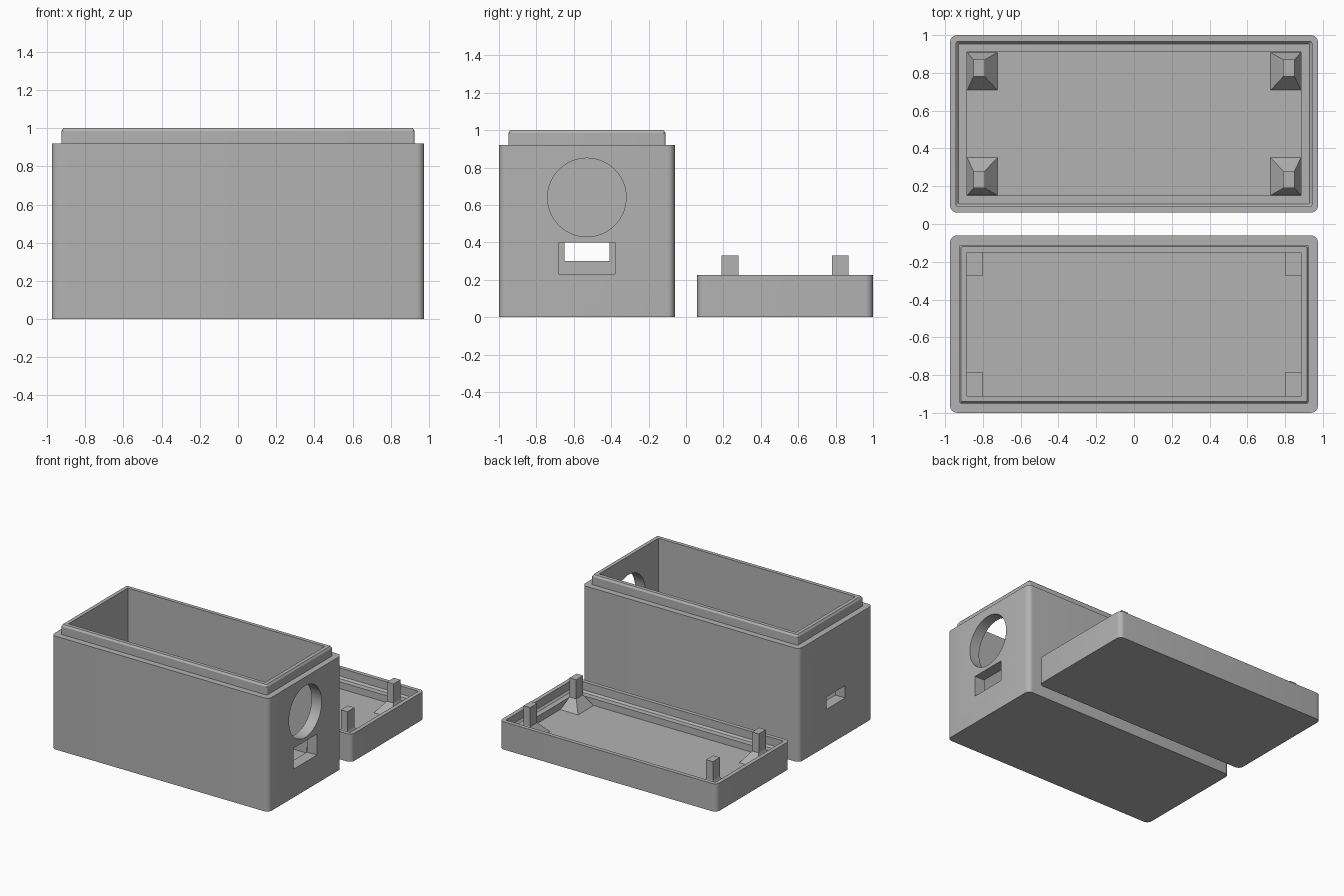
import bpy, bmesh, math
from mathutils import Matrix, Vector

cube = bpy.data.objects.get("Cube")
if cube:
    bpy.data.objects.remove(cube, do_unlink=True)

grey = bpy.data.materials.new("plain grey plastic")
grey.use_nodes = True
COLOUR = (0.45, 0.45, 0.45, 1)
grey.diffuse_color = COLOUR
grey.node_tree.nodes["Principled BSDF"].inputs["Base Color"].default_value = COLOUR

HX, HY, R = 0.975, 0.47, 0.04      # outer half sizes and corner radius
WALL, FLOOR = 0.09, 0.09
BODY_Y, LID_Y = -0.53, 0.53


def finish(name, bm):
    bmesh.ops.recalc_face_normals(bm, faces=bm.faces)
    mesh = bpy.data.meshes.new(name)
    bm.to_mesh(mesh)
    bm.free()
    mesh.materials.append(grey)
    ob = bpy.data.objects.new(name, mesh)
    bpy.context.collection.objects.link(ob)
    return ob


def activate(ob):
    bpy.ops.object.select_all(action='DESELECT')
    ob.select_set(True)
    bpy.context.view_layer.objects.active = ob


def smooth(ob):
    activate(ob)
    bpy.ops.object.shade_smooth_by_angle(angle=math.radians(30))


def ring(bm, inset, z, r, cy, steps=6):
    """Rounded rectangle of vertices, inset from the outer wall."""
    verts = []
    for k, (sx, sy) in enumerate([(1, 1), (-1, 1), (-1, -1), (1, -1)]):
        for i in range(steps + 1):
            a = math.pi / 2 * (k + i / steps)
            verts.append(bm.verts.new((sx * (HX - inset - r) + r * math.cos(a),
                                       cy + sy * (HY - inset - r) + r * math.sin(a), z)))
    return verts


def shell(name, profile, cy):
    """Open tray lofted from (inset, height, corner radius) rings."""
    bm = bmesh.new()
    rings = [ring(bm, *p, cy) for p in profile]
    for a, b in zip(rings, rings[1:]):
        for i in range(len(a)):
            j = (i + 1) % len(a)
            bm.faces.new((a[i], a[j], b[j], b[i]))
    bm.faces.new(rings[0])
    bm.faces.new(rings[-1])
    bmesh.ops.remove_doubles(bm, verts=bm.verts, dist=1e-5)
    return finish(name, bm)


def block(name, lo, hi):
    bm = bmesh.new()
    lo, hi = Vector(lo), Vector(hi)
    bmesh.ops.create_cube(bm, size=1, matrix=Matrix.Translation((lo + hi) / 2)
                          @ Matrix.Diagonal((*(hi - lo), 1)))
    return finish(name, bm)


def cut(target, cutter):
    cutter.hide_render = True
    mod = target.modifiers.new("opening", 'BOOLEAN')
    mod.operation, mod.solver, mod.object = 'DIFFERENCE', 'EXACT', cutter
    activate(target)
    bpy.ops.object.modifier_apply(modifier=mod.name)
    bpy.data.objects.remove(cutter, do_unlink=True)


# Box body with a chamfered lip round the opening
body = shell("box_body", [
    (0, 0, R), (0, 0.92, R), (0.05, 0.92, 0.012), (0.05, 0.985, 0.012),
    (0.06, 1.0, 0.008), (WALL, 1.0, 0), (WALL, FLOOR, 0)], BODY_Y)

# Round port and socket slot in one end, smaller slot in the other
bm = bmesh.new()
bmesh.ops.create_cone(bm, cap_ends=True, segments=64, radius1=0.21, radius2=0.21, depth=0.3,
                      matrix=Matrix.Translation((0.95, BODY_Y, 0.64))
                      @ Matrix.Rotation(math.pi / 2, 4, 'Y'))
cut(body, finish("port_cutter", bm))
cut(body, block("socket_cutter", (0.8, -0.68, 0.23), (1.1, -0.38, 0.4)))
cut(body, block("slot_cutter", (-1.1, -0.65, 0.3), (-0.8, -0.41, 0.4)))
smooth(body)

# Lid tray with a stepped recess that takes the lip
lid = shell("lid_tray", [
    (0, 0, R), (0, 0.225, R), (0.033, 0.225, 0.012), (0.033, 0.16, 0.012),
    (0.046, 0.145, 0.008), (WALL, 0.145, 0), (WALL, FLOOR, 0)], LID_Y)
smooth(lid)


def lid_post(name, sx, sy):
    """Square pin on a flared foot in a corner of the lid."""
    bm = bmesh.new()
    levels = []
    for x0, x1, y0, y1, z in [(0.72, 0.885, 0.175, 0.38, FLOOR - 0.005),
                              (0.79, 0.85, 0.25, 0.34, 0.175),
                              (0.79, 0.85, 0.25, 0.34, 0.33)]:
        levels.append([bm.verts.new((sx * x, LID_Y + sy * y, z))
                       for x, y in ((x0, y0), (x1, y0), (x1, y1), (x0, y1))])
    for a, b in zip(levels, levels[1:]):
        for i in range(4):
            j = (i + 1) % 4
            bm.faces.new((a[i], a[j], b[j], b[i]))
    bm.faces.new(levels[0])
    bm.faces.new(levels[-1])
    finish(name, bm)


# Corner parts: lid posts and low supports on the body floor
for sx, side in ((1, "left"), (-1, "right")):
    for sy, end in ((1, "back"), (-1, "front")):
        lid_post(f"lid_post_{end}_{side}", sx, sy)
        xs = sorted((sx * 0.80, sx * 0.887))
        ys = sorted((BODY_Y + sy * 0.257, BODY_Y + sy * 0.382))
        block(f"floor_support_{end}_{side}", (xs[0], ys[0], FLOOR - 0.005),
              (xs[1], ys[1], 0.2))
